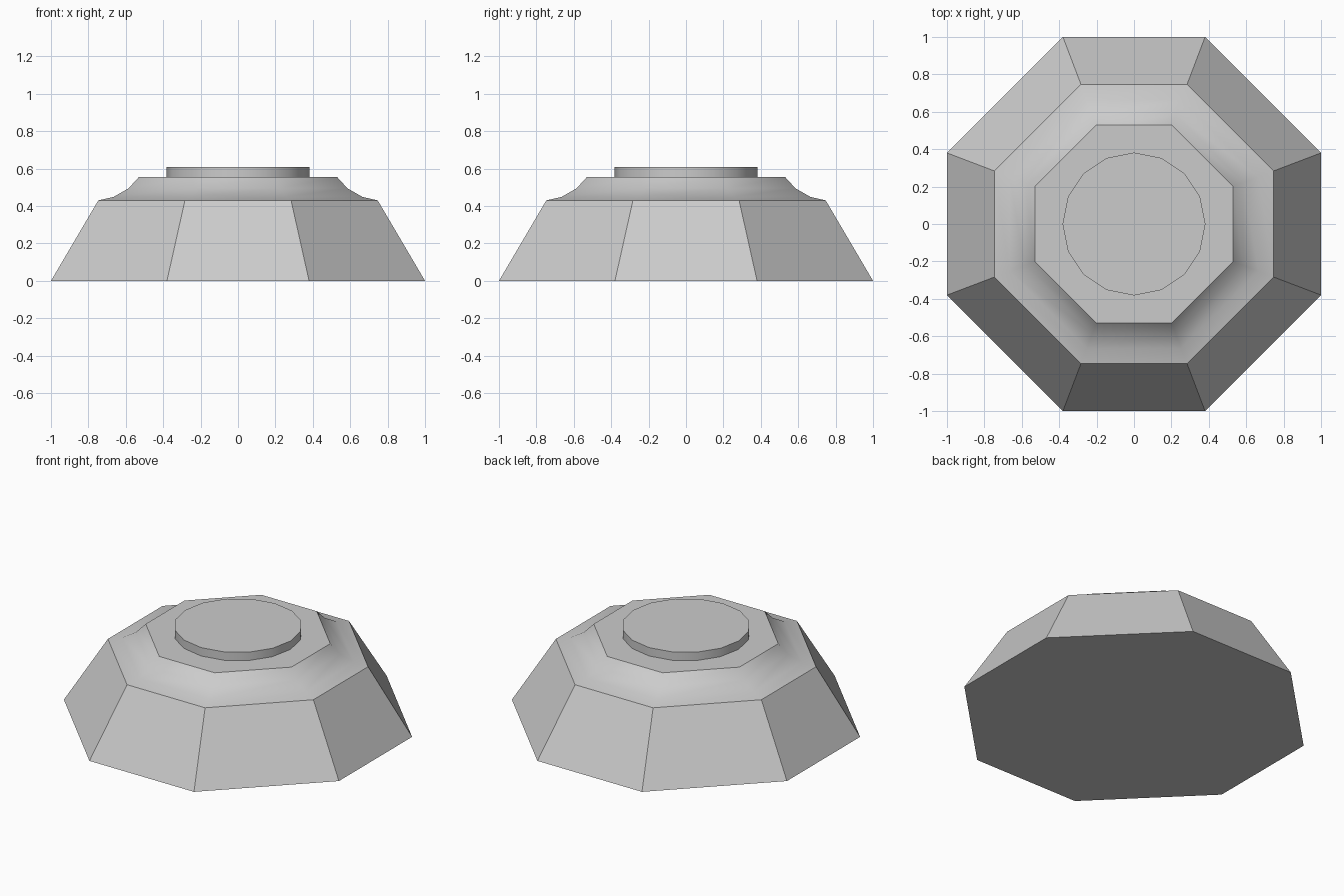
import bpy, bmesh, math

cube = bpy.data.objects.get("Cube")
if cube:
    bpy.data.objects.remove(cube, do_unlink=True)

grey = bpy.data.materials.new("light_grey")
grey.use_nodes = True
COLOUR = (0.6, 0.6, 0.6, 1)
grey.diffuse_color = COLOUR
grey.node_tree.nodes["Principled BSDF"].inputs["Base Color"].default_value = COLOUR


def octagon(r, z):
    """Octagon with its flat sides at distance r on the axes."""
    h = r * 0.38
    pts = [(r, -h), (r, h), (h, r), (-h, r), (-r, h), (-r, -h), (-h, -r), (h, -r)]
    return [(x, y, z) for x, y in pts]


def disc(r, z, n=16):
    return [(r * math.cos(2 * math.pi * i / n), r * math.sin(2 * math.pi * i / n), z)
            for i in range(n)]


def loft(name, rings, smooth=False, bottom=True, top=True):
    """Bridge closed rings from bottom to top; caps stay flat."""
    bm = bmesh.new()
    loops = [[bm.verts.new(p) for p in ring] for ring in rings]
    n = len(loops[0])
    for low, high in zip(loops, loops[1:]):
        for i in range(n):
            j = (i + 1) % n
            bm.faces.new((low[i], low[j], high[j], high[i])).smooth = smooth
    if bottom:
        bm.faces.new(loops[0][::-1])
    if top:
        bm.faces.new(loops[-1])
    mesh = bpy.data.meshes.new(name)
    bm.to_mesh(mesh)
    bm.free()
    mesh.materials.append(grey)
    obj = bpy.data.objects.new(name, mesh)
    bpy.context.collection.objects.link(obj)
    return obj


# Sloped octagonal foot, open where the collar sits
loft("base", [octagon(1.0, 0), octagon(0.747, 0.43)], top=False)

# Concave collar with a flat top
profile = [(0.747, 0.43), (0.665, 0.449), (0.585, 0.495), (0.53, 0.555)]
loft("collar", [octagon(r, z) for r, z in profile], smooth=True, bottom=False)

# Round plate on top
loft("top_plate", [disc(0.382, 0.555), disc(0.382, 0.61)], smooth=True, bottom=False)
